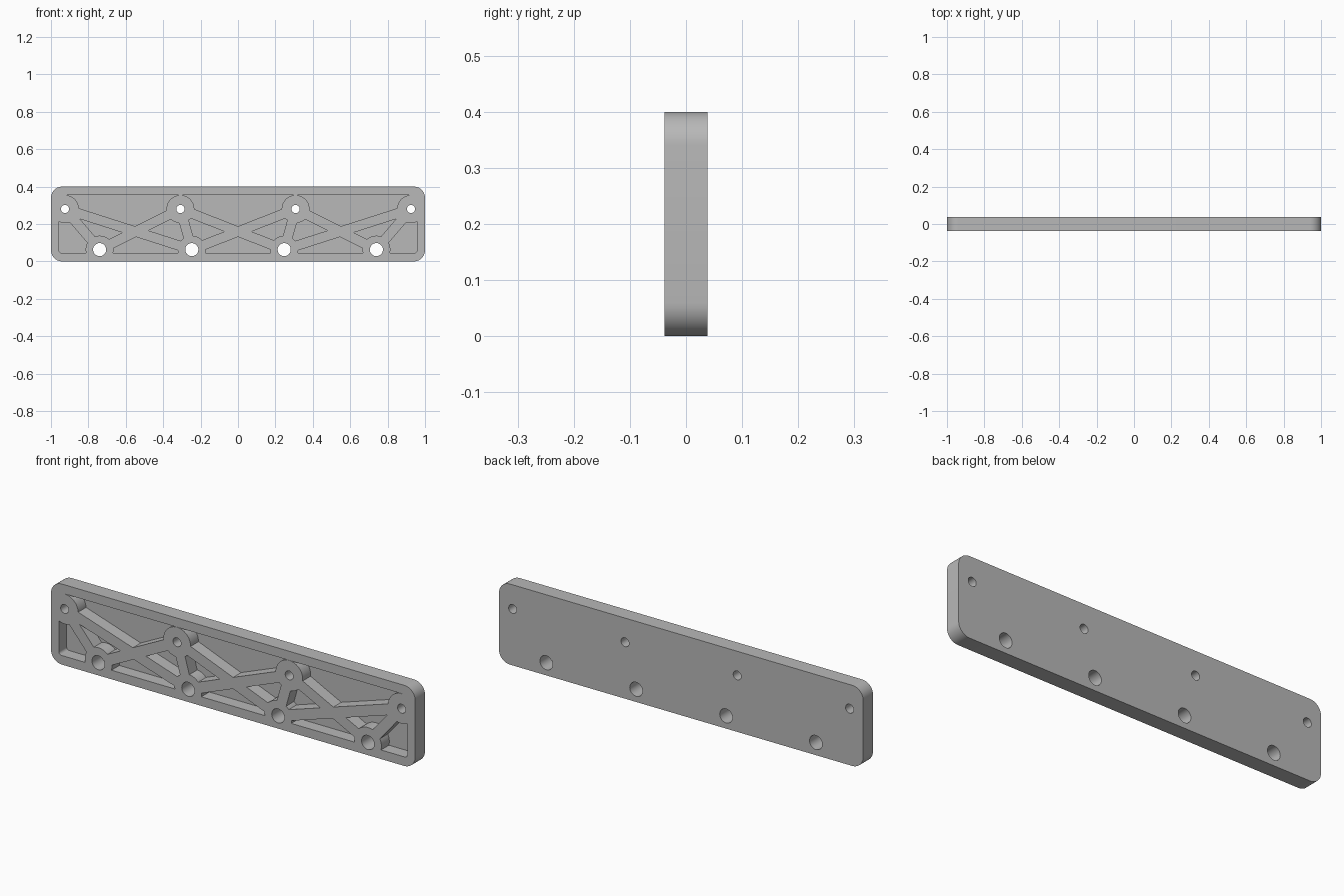
import bpy, bmesh
from math import cos, sin, pi, radians
from mathutils import Vector

cube = bpy.data.objects.get("Cube")
if cube:
    bpy.data.objects.remove(cube)

HALF_T = 0.0385          # half thickness of the plate
FLOOR = 0.015            # thickness left behind the pockets
RIB, BOSS = 0.053, 0.0745

grey = bpy.data.materials.new("matte grey")
grey.use_nodes = True
color = (0.48, 0.48, 0.48, 1)
grey.diffuse_color = color
grey.node_tree.nodes["Principled BSDF"].inputs["Base Color"].default_value = color


def prism(name, outline, y0, y1):
    """Extrude an x-z outline from y0 to y1."""
    bm = bmesh.new()
    face = bm.faces.new([bm.verts.new((x, y0, z)) for x, z in outline])
    out = bmesh.ops.extrude_face_region(bm, geom=[face])
    moved = [v for v in out["geom"] if isinstance(v, bmesh.types.BMVert)]
    bmesh.ops.translate(bm, verts=moved, vec=(0, y1 - y0, 0))
    bmesh.ops.recalc_face_normals(bm, faces=bm.faces)
    mesh = bpy.data.meshes.new(name)
    bm.to_mesh(mesh)
    bm.free()
    mesh.materials.append(grey)
    obj = bpy.data.objects.new(name, mesh)
    bpy.context.collection.objects.link(obj)
    return obj


def circle(x, z, r, n=48):
    return [(x + r * cos(2 * pi * i / n), z + r * sin(2 * pi * i / n)) for i in range(n)]


def rounded_rect(w, z0, z1, r_top, r_bottom, n=10):
    pts = []
    corners = [(w, z1, r_top, -1, -1), (-w, z1, r_top, 1, -1),
               (-w, z0, r_bottom, 1, 1), (w, z0, r_bottom, -1, 1)]
    for k, (x, z, r, sx, sz) in enumerate(corners):
        for i in range(n + 1):
            a = pi / 2 * (k + i / n)
            pts.append((x + sx * r + r * cos(a), z + sz * r + r * sin(a)))
    return pts


def bar(p, q, width):
    p, q = Vector(p), Vector(q)
    d = (q - p).normalized() * width / 2
    side = Vector((-d.y, d.x))
    return [p + side, p - side, q - side, q + side]


def cut(target, tool):
    """Subtract tool from target and discard the tool."""
    mod = target.modifiers.new("cut", "BOOLEAN")
    mod.operation, mod.solver, mod.object = "DIFFERENCE", "EXACT", tool
    bpy.context.view_layer.objects.active = target
    bpy.ops.object.modifier_apply(modifier=mod.name)
    bpy.data.objects.remove(tool)


# Hole centres: small holes above, large holes below
small = [(x, 0.28) for x in (-0.925, -0.308, 0.308, 0.925)]
large = [(x, 0.063) for x in (-0.74, -0.247, 0.247, 0.74)]

# Pocket cutter: inner panel with the lattice of ribs and bosses left out
pockets = prism("pocket_cutter", rounded_rect(0.957, 0.045, 0.355, 0.035, 0.015),
                -HALF_T - 0.05, HALF_T - FLOOR)
for i, top in enumerate(small):
    for j, low in enumerate(large):
        if abs(i - j) <= 1:
            cut(pockets, prism("rib_tool", bar(top, low, RIB), -0.2, 0.2))
for x, z in small + large:
    cut(pockets, prism("boss_tool", circle(x, z, BOSS), -0.25, 0.25))

# Plate body with pockets, then through holes
plate = prism("ribbed_plate", rounded_rect(1, 0, 0.4, 0.06, 0.06), -HALF_T, HALF_T)
cut(plate, pockets)
for centres, r in ((small, 0.022), (large, 0.035)):
    for x, z in centres:
        cut(plate, prism("hole_tool", circle(x, z, r, 32), -0.3, 0.3))

# Smooth the curved walls, keep the rims sharp
bpy.ops.object.select_all(action="DESELECT")
plate.select_set(True)
bpy.context.view_layer.objects.active = plate
bpy.ops.object.shade_smooth_by_angle(angle=radians(30))
